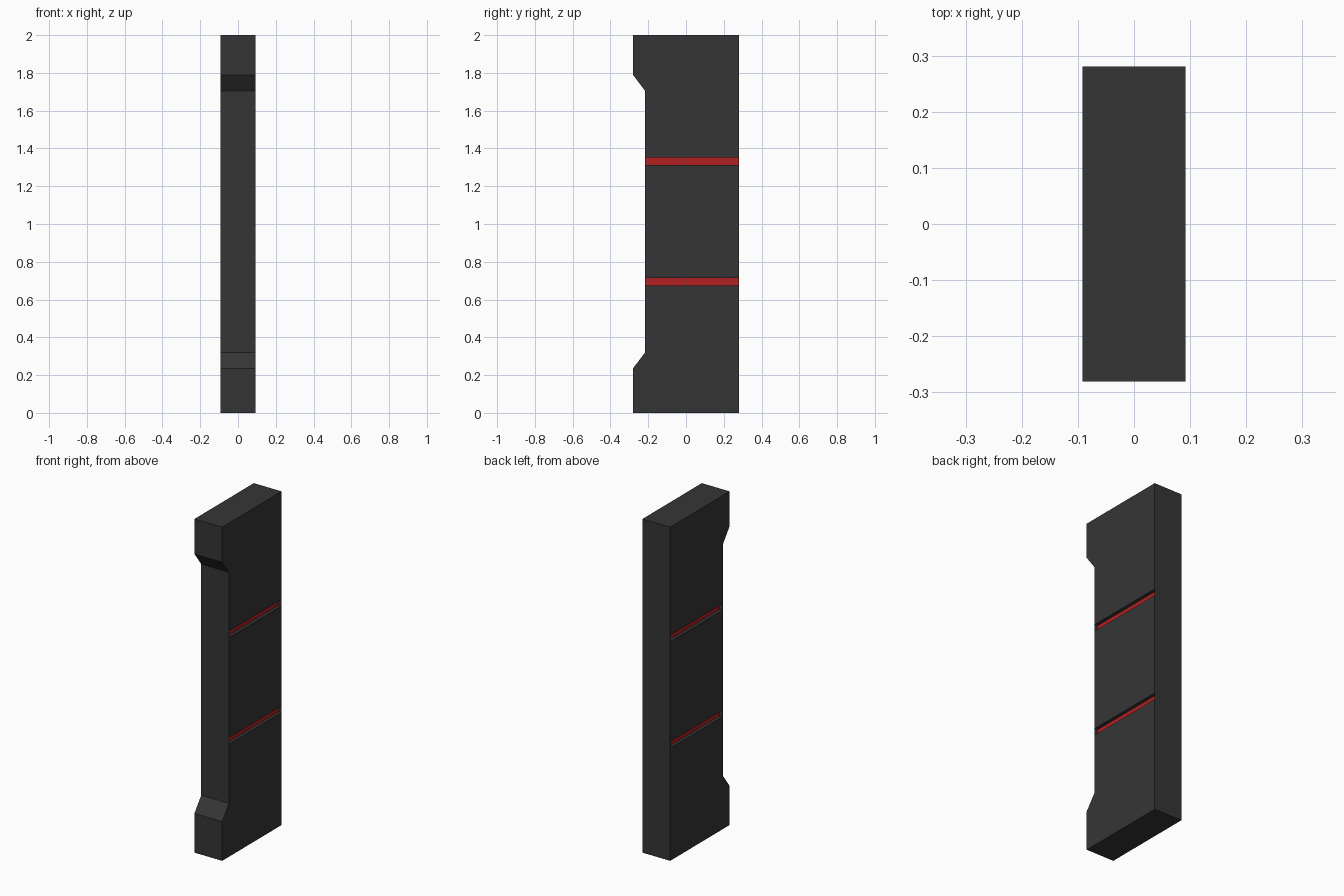
import bpy, bmesh

if "Cube" in bpy.data.objects:
    bpy.data.objects.remove(bpy.data.objects["Cube"])

HALF_X, HALF_Y = 0.092, 0.281
NOTCH_Y = -0.217
GROOVE_DEPTH = 0.02


def material(name, rgb):
    m = bpy.data.materials.new(name)
    m.diffuse_color = (*rgb, 1)
    m.use_nodes = True
    m.node_tree.nodes["Principled BSDF"].inputs["Base Color"].default_value = m.diffuse_color
    return m


dark = material("dark grey", (0.036, 0.036, 0.036))
red = material("red", (0.45, 0.015, 0.015))


def add_object(name, bm):
    mesh = bpy.data.meshes.new(name)
    bmesh.ops.recalc_face_normals(bm, faces=bm.faces)
    bm.to_mesh(mesh)
    bm.free()
    ob = bpy.data.objects.new(name, mesh)
    bpy.context.collection.objects.link(ob)
    mesh.materials.append(dark)
    mesh.materials.append(red)
    return ob


# Panel: side profile (y, z) extruded across x
profile = [(-HALF_Y, 0), (HALF_Y, 0), (HALF_Y, 2), (-HALF_Y, 2),
           (-HALF_Y, 1.79), (NOTCH_Y, 1.705), (NOTCH_Y, 0.32), (-HALF_Y, 0.235)]
bm = bmesh.new()
face = bm.faces.new([bm.verts.new((-HALF_X, y, z)) for y, z in profile])
ext = bmesh.ops.extrude_face_region(bm, geom=[face])
bmesh.ops.translate(bm, vec=(2 * HALF_X, 0, 0),
                    verts=[v for v in ext["geom"] if isinstance(v, bmesh.types.BMVert)])
panel = add_object("wall_panel", bm)

# Groove cutters: two heights on both sides, closed by thin ends
bm = bmesh.new()
y0, y1 = NOTCH_Y + 0.002, HALF_Y - 0.002
for z0, z1 in ((0.675, 0.714), (1.313, 1.352)):
    for side in (-1, 1):
        box = bmesh.ops.create_cube(bm, size=1)["verts"]
        bmesh.ops.scale(bm, vec=(2 * GROOVE_DEPTH, y1 - y0, z1 - z0), verts=box)
        bmesh.ops.translate(bm, vec=(side * HALF_X, (y0 + y1) / 2, (z0 + z1) / 2), verts=box)
cutter = add_object("groove_cutter", bm)

# Cut the grooves, then keep only the real mesh
mod = panel.modifiers.new("grooves", "BOOLEAN")
mod.operation = "DIFFERENCE"
mod.solver = "EXACT"
mod.object = cutter
bpy.context.view_layer.objects.active = panel
bpy.ops.object.modifier_apply(modifier=mod.name)
bpy.data.objects.remove(cutter)

# Groove floors are red
for p in panel.data.polygons:
    floor = abs(p.normal.x) > 0.9 and abs(p.center.x) < HALF_X - 0.005
    p.material_index = 1 if floor else 0
